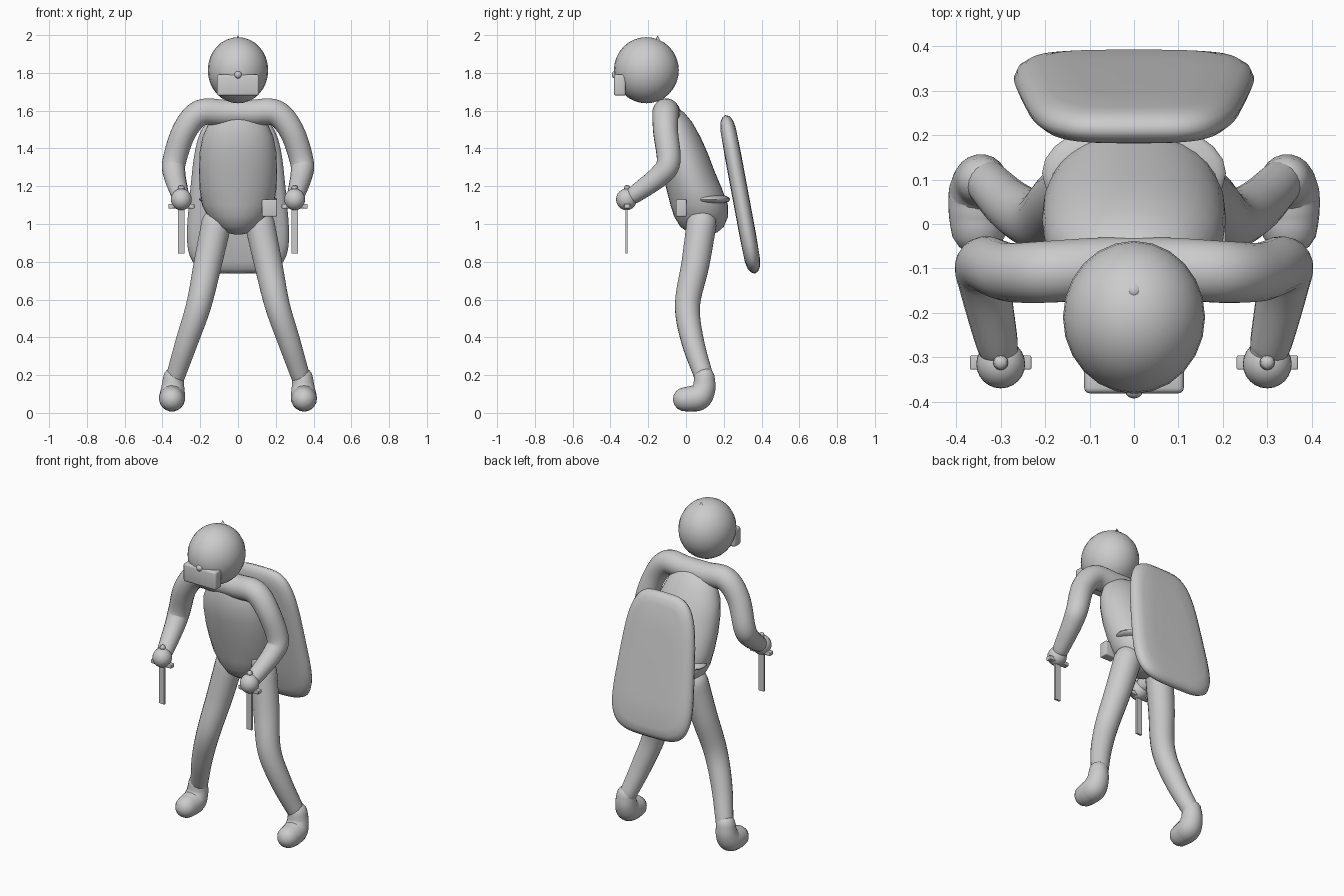
import bpy, bmesh, math
from mathutils import Vector

if "Cube" in bpy.data.objects:
    bpy.data.objects.remove(bpy.data.objects["Cube"])


def finish(name, bm, angle=50):
    bmesh.ops.recalc_face_normals(bm, faces=bm.faces[:])
    me = bpy.data.meshes.new(name)
    bm.to_mesh(me)
    bm.free()
    ob = bpy.data.objects.new(name, me)
    bpy.context.collection.objects.link(ob)
    bpy.ops.object.select_all(action='DESELECT')
    ob.select_set(True)
    bpy.context.view_layer.objects.active = ob
    bpy.ops.object.shade_smooth_by_angle(angle=math.radians(angle))
    return ob


def skin(name, rings):
    """Closed surface through a list of equal-sized point rings."""
    bm = bmesh.new()
    rows = [[bm.verts.new(p) for p in r] for r in rings]
    n = len(rows[0])
    for a, b in zip(rows, rows[1:]):
        for i in range(n):
            bm.faces.new((a[i], a[(i + 1) % n], b[(i + 1) % n], b[i]))
    bm.faces.new(rows[0])
    bm.faces.new(rows[-1])
    return finish(name, bm, 80)


def tube(name, pts, n=20, steps=6):
    """Round-ended tube along (x, y, z, radius) points."""
    P = [Vector(p) for p in pts]
    P = [2 * P[0] - P[1]] + P + [2 * P[-1] - P[-2]]
    path = []
    for i in range(1, len(P) - 2):
        a, b, c, d = P[i - 1:i + 3]
        for k in range(steps):
            t = k / steps
            path.append(0.5 * (2 * b + (c - a) * t + (2 * a - 5 * b + 4 * c - d) * t * t
                               + (3 * b - a - 3 * c + d) * t ** 3))
    path.append(P[-2])
    cen = [p.to_3d() for p in path]
    tan = [(cen[min(i + 1, len(cen) - 1)] - cen[max(i - 1, 0)]).normalized()
           for i in range(len(cen))]
    caps = [math.radians(a) for a in (84, 65, 45, 22)]
    r0, r1 = path[0].w, path[-1].w
    st = [(cen[0] - tan[0] * r0 * math.sin(a), tan[0], r0 * math.cos(a)) for a in caps]
    st += [(c, t, p.w) for c, t, p in zip(cen, tan, path)]
    st += [(cen[-1] + tan[-1] * r1 * math.sin(a), tan[-1], r1 * math.cos(a)) for a in caps[::-1]]
    u = tan[0].orthogonal()
    rings = []
    for c, t, r in st:
        u = (u - t * u.dot(t)).normalized()
        v = t.cross(u)
        rings.append([c + (u * math.cos(2 * math.pi * i / n) + v * math.sin(2 * math.pi * i / n)) * r
                      for i in range(n)])
    return skin(name, rings)


def ball(name, c, r, seg=24):
    bm = bmesh.new()
    bmesh.ops.create_uvsphere(bm, u_segments=seg, v_segments=seg * 2 // 3, radius=1)
    bmesh.ops.scale(bm, vec=r, verts=bm.verts)
    bmesh.ops.translate(bm, vec=c, verts=bm.verts)
    return finish(name, bm)


def box(name, c, size, bevel=0.0):
    bm = bmesh.new()
    bmesh.ops.create_cube(bm, size=1)
    bmesh.ops.scale(bm, vec=size, verts=bm.verts)
    if bevel:
        bmesh.ops.bevel(bm, geom=bm.edges[:], offset=bevel, segments=3, profile=0.5, affect='EDGES')
    bmesh.ops.translate(bm, vec=c, verts=bm.verts)
    return finish(name, bm, 35)


def cone(name, c, r1, r2, h):
    bm = bmesh.new()
    bmesh.ops.create_cone(bm, cap_ends=True, segments=16, radius1=r1, radius2=r2, depth=h)
    bmesh.ops.translate(bm, vec=c, verts=bm.verts)
    return finish(name, bm)


# head, visor, nose and crest
ball("head", (0, -0.21, 1.814), (0.16, 0.172, 0.175))
box("visor", (0, -0.35, 1.735), (0.224, 0.062, 0.112), 0.012)
ball("visor_stud", (0, -0.375, 1.79), (0.02, 0.018, 0.02), 12)
cone("head_crest", (0, -0.15, 1.978), 0.022, 0.0, 0.044)

# torso: leaning stack of elliptical rings (y, z, half width, half depth)
body = [(.09, .945, .02, .03), (.09, .955, .07, .075), (.085, .985, .115, .115), (.08, 1.04, .16, .143),
        (.07, 1.1, .19, .152), (.042, 1.19, .204, .147), (.01, 1.28, .207, .141), (-.02, 1.38, .203, .133),
        (-.045, 1.46, .188, .122), (-.065, 1.54, .153, .097), (-.08, 1.59, .11, .07), (-.085, 1.62, .05, .035)]
skin("torso", [[Vector((rx * math.cos(i * math.pi / 16), y + ry * math.sin(i * math.pi / 16), z))
                for i in range(32)] for y, z, rx, ry in body])

# belt roll and pouch
ball("belt_roll", (0, 0.115, 1.13), (0.207, 0.118, 0.033))
box("belt_pouch", (0.167, -0.025, 1.085), (0.08, 0.055, 0.09), 0.006)

# both arms in one run through the shoulders
half = [(.07, -.1, 1.588, .07), (.2, -.108, 1.588, .07), (.285, -.108, 1.49, .066), (.338, -.092, 1.33, .063),
        (.335, -.14, 1.255, .058), (.31, -.26, 1.165, .048), (.302, -.29, 1.145, .042)]
tube("arms", [(-x, y, z, r) for x, y, z, r in half[::-1]] + half)

for s, side in ((-1, "left"), (1, "right")):
    # leg and boot
    tube(side + "_leg", [(s * x, y, z, r) for x, y, z, r in (
        (.115, .082, 1.0, .08), (.16, .05, .79, .075), (.208, .008, .57, .067),
        (.27, .035, .38, .06), (.332, .095, .19, .05))])
    tube(side + "_boot", [(s * x, y, z, r) for x, y, z, r in (
        (.342, .098, .185, .055), (.345, .095, .13, .062), (.348, .07, .085, .069),
        (.35, .03, .075, .068), (.35, -.005, .072, .064))])
    # hand holding a downward dagger
    x = s * 0.3
    ball(side + "_hand", (x, -0.315, 1.13), (0.055, 0.055, 0.057))
    cone(side + "_dagger_grip", (x, -0.312, 1.145), 0.014, 0.014, 0.11)
    ball(side + "_dagger_pommel", (x, -0.312, 1.192), (0.017, 0.017, 0.015), 12)
    box(side + "_dagger_guard", (x, -0.312, 1.094), (0.138, 0.032, 0.024), 0.004)
    box(side + "_dagger_blade", (x, -0.315, 0.965), (0.036, 0.012, 0.24))

# slung back shield: rounded slab, wider at the bottom, leaning back
axis = Vector((0, -0.155, 0.835)).normalized()
normal = Vector((0, axis.z, -axis.y))
centre = Vector((0, 0.287, 1.157))
rings = []
for s, t in ((.05, -.044), (.5, -.044), (.78, -.041), (.9, -.033), (.97, -.019), (1, 0),
             (.97, .019), (.9, .033), (.78, .041), (.5, .044), (.05, .044)):
    ring = []
    for i in range(56):
        a = 2 * math.pi * i / 56
        c, d = math.cos(a), math.sin(a)
        u = math.copysign(abs(c) ** 0.5, c)
        v = math.copysign(abs(d) ** 0.5, d)
        w = (0.255 - 0.04 * v) * u * s
        # inset by a constant-like rim along the length
        ring.append(centre + Vector((w, 0, 0)) + axis * (0.427 * v * (s if s < .7 else 1 - (1 - s) * .75))
                    + normal * t)
    rings.append(ring)
skin("back_shield", rings)
